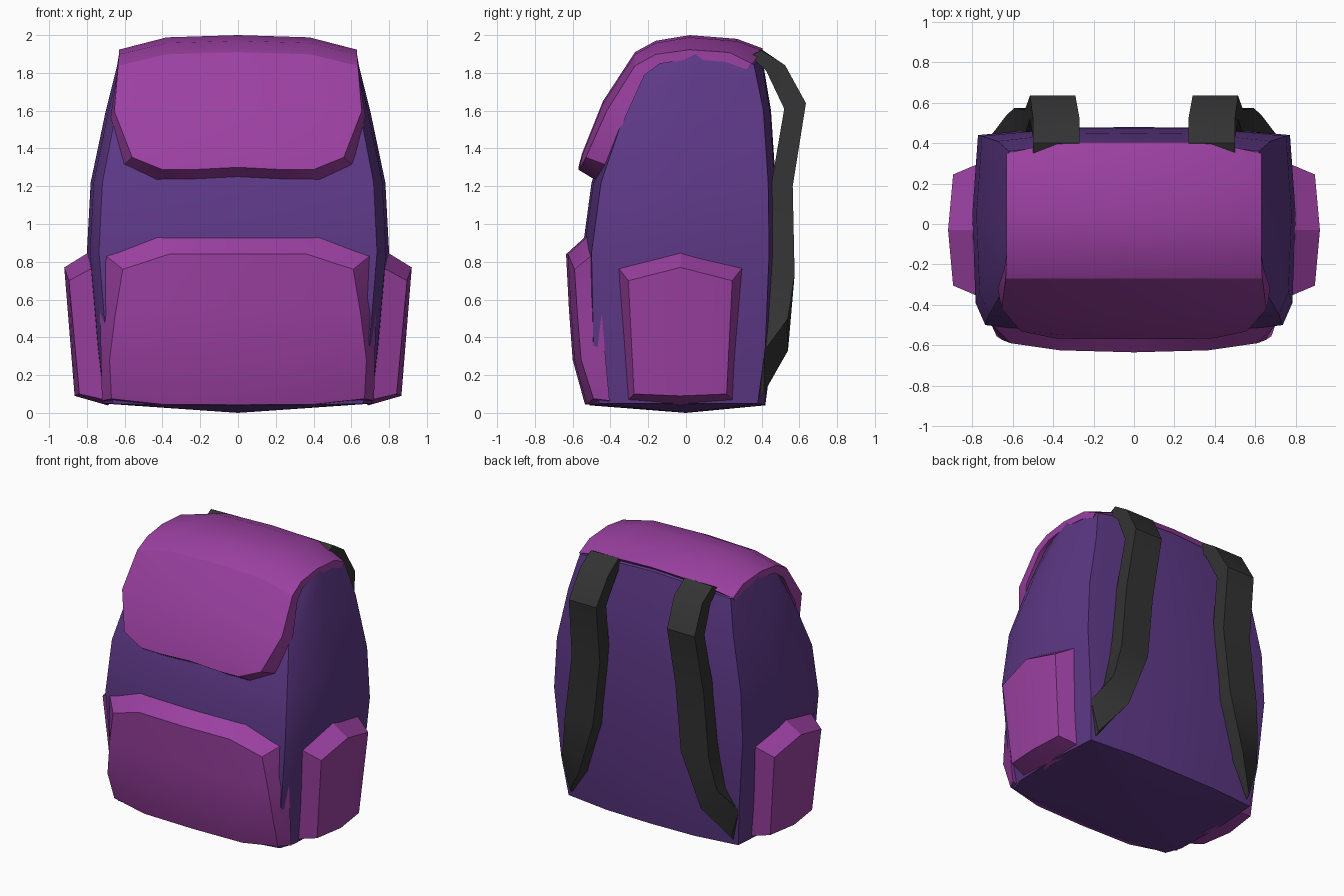
import bpy, bmesh, math
from mathutils import Vector

if "Cube" in bpy.data.objects:
    bpy.data.objects.remove(bpy.data.objects["Cube"], do_unlink=True)


def material(name, colour):
    m = bpy.data.materials.new(name)
    m.use_nodes = True
    m.diffuse_color = (*colour, 1)
    m.node_tree.nodes["Principled BSDF"].inputs["Base Color"].default_value = (*colour, 1)
    return m


PURPLE = material("purple cloth", (0.11, 0.04, 0.24))
MAGENTA = material("magenta cloth", (0.33, 0.052, 0.36))
BLACK = material("dark webbing", (0.033, 0.033, 0.033))


def finish(name, bm, mat, angle=28):
    bmesh.ops.recalc_face_normals(bm, faces=bm.faces)
    mesh = bpy.data.meshes.new(name)
    bm.to_mesh(mesh)
    bm.free()
    mesh.materials.append(mat)
    obj = bpy.data.objects.new(name, mesh)
    bpy.context.collection.objects.link(obj)
    bpy.ops.object.select_all(action="DESELECT")
    obj.select_set(True)
    bpy.context.view_layer.objects.active = obj
    bpy.ops.object.shade_smooth_by_angle(angle=math.radians(angle))
    return obj


def shell(name, outer, inner, mat, angle=28):
    """Closed slab between two point grids of equal size."""
    bm = bmesh.new()
    a, b = [[[bm.verts.new(p) for p in row] for row in grid] for grid in (outer, inner)]
    rows, cols = len(a), len(a[0])
    for g in (a, b):
        for r in range(rows - 1):
            for c in range(cols - 1):
                bm.faces.new((g[r][c], g[r][c + 1], g[r + 1][c + 1], g[r + 1][c]))
    rim = [(0, c) for c in range(cols)] + [(r, cols - 1) for r in range(1, rows)]
    rim += [(rows - 1, c) for c in range(cols - 2, -1, -1)] + [(r, 0) for r in range(rows - 2, 0, -1)]
    for (r, c), (s, d) in zip(rim, rim[1:] + rim[:1]):
        bm.faces.new((a[r][c], a[s][d], b[s][d], b[r][c]))
    return finish(name, bm, mat, angle)


# Main body: stacked rings (z, front y, back y, half width, centre rise)
levels = [
    (0.05, -0.51, 0.42, 0.72, -0.01),
    (0.35, -0.54, 0.46, 0.755, 0),
    (0.85, -0.55, 0.48, 0.80, 0),
    (1.22, -0.50, 0.475, 0.78, 0),
    (1.60, -0.37, 0.45, 0.70, 0),
    (1.84, -0.25, 0.40, 0.64, 0.06),
    (1.90, -0.14, 0.25, 0.63, 0.05),
]


def body_ring(z, yf, yb, w, rise):
    half = [(0.5 * w, yf + 0.01), (0.92 * w, yf + 0.05), (0.98 * w, yf + 0.16),
            (w, 0.05), (0.965 * w, yb - 0.04), (0.5 * w, yb - 0.005)]
    pts = [(0, yf)] + half + [(0, yb)] + [(-x, y) for x, y in reversed(half)]
    return [Vector((x, y, z + rise * (1 - (x / w) ** 2))) for x, y in pts]


bm = bmesh.new()
rings = [[bm.verts.new(p) for p in body_ring(*lv)] for lv in levels]
for low, high in zip(rings, rings[1:]):
    for i in range(len(low)):
        j = (i + 1) % len(low)
        bm.faces.new((low[i], low[j], high[j], high[i]))
for ring, z in ((rings[0], 0.0), (rings[-1], 1.95)):
    centre = bm.verts.new((0, 0, z))
    for i in range(len(ring)):
        bm.faces.new((ring[i], ring[(i + 1) % len(ring)], centre))
finish("body", bm, PURPLE)

COLS = (-1, -0.6, 0, 0.6, 1)


def edge(u):
    return max(0, (abs(u) - 0.6) / 0.4)


# Lid: curved sheet over the top with a bevelled front flap
# (y, z, half width, edge shift y, edge drop, inner x scale, inner shift y, z)
lid = [
    (0.405, 1.93, 0.63, -0.055, 0.07, 1, -0.03, -0.03),
    (0.27, 1.98, 0.63, -0.04, 0.06, 1, -0.02, -0.05),
    (0.02, 2.00, 0.63, 0, 0.065, 1, 0, -0.05),
    (-0.16, 1.97, 0.63, 0, 0.06, 1, 0.02, -0.05),
    (-0.27, 1.91, 0.635, 0, 0.06, 1.01, 0.05, -0.05),
    (-0.44, 1.65, 0.655, 0.02, 0.04, 1.03, 0.10, -0.03),
    (-0.55, 1.375, 0.56, 0.02, 0.01, 1.09, 0.12, -0.045),
    (-0.57, 1.30, 0.40, 0.005, 0, 1.08, 0.09, -0.055),
]
outer, inner = [], []
for y, z, w, ey, dz, sx, sy, sz in lid:
    row = [Vector((w * u, y + ey * edge(u), z - 0.012 * min(1, abs(u) / 0.6) - dz * edge(u))) for u in COLS]
    outer.append(row)
    inner.append([Vector((p.x * sx, p.y + sy, p.z + sz)) for p in row])
shell("lid", outer, inner, MAGENTA)

# Front pocket: (y, z, half width, edge drop) front, then back layer
front = [(-0.635, 0.84, 0.61, 0.08), (-0.62, 0.55, 0.65, 0.03),
         (-0.60, 0.28, 0.68, 0), (-0.535, 0.045, 0.67, -0.03)]
back = [(-0.53, 0.935, 0.715, 0.09), (-0.49, 0.55, 0.73, 0.03),
        (-0.47, 0.28, 0.725, 0), (-0.45, 0.045, 0.72, -0.02)]


def pocket_grid(rows):
    return [[Vector((w * u, y + 0.01 * min(1, abs(u) / 0.6) + 0.035 * edge(u), z - dz * edge(u)))
             for u in COLS] for y, z, w, dz in rows]


shell("front_pocket", pocket_grid(front), pocket_grid(back), MAGENTA)

# Side pockets: (outward x, z, half depth, peak height)
side_face = [(0.92, 0.70, 0.275, 0.07), (0.865, 0.10, 0.245, -0.01)]
side_base = [(0.79, 0.77, 0.33, 0.08), (0.69, 0.06, 0.285, -0.02)]


def side_grid(rows, s):
    return [[Vector((s * (x - 0.025 * abs(u)), -0.03 + d * u, z + peak * (1 - abs(u))))
             for u in (-1, 0, 1)] for x, z, d, peak in rows]


# Straps: (inner x, inner z, outer x, outer z, y, thickness)
strap = [
    (0.27, 1.925, 0.50, 1.92, 0.40, 0.06),
    (0.27, 1.84, 0.50, 1.84, 0.525, 0.10),
    (0.29, 1.64, 0.515, 1.64, 0.635, 0.115),
    (0.31, 1.20, 0.54, 1.20, 0.565, 0.12),
    (0.36, 0.73, 0.59, 0.73, 0.575, 0.135),
    (0.50, 0.33, 0.63, 0.50, 0.54, 0.11),
    (0.66, 0.11, 0.725, 0.33, 0.415, 0.03),
]

for side, s in (("left", 1), ("right", -1)):
    shell(side + "_pocket", side_grid(side_face, s), side_grid(side_base, s), MAGENTA)
    top = [[Vector((s * a, y, za)), Vector((s * b, y, zb))] for a, za, b, zb, y, t in strap]
    under = [[p - Vector((0, r[5], 0.03)) for p in row] for row, r in zip(top, strap)]
    shell(side + "_strap", top, under, BLACK)
